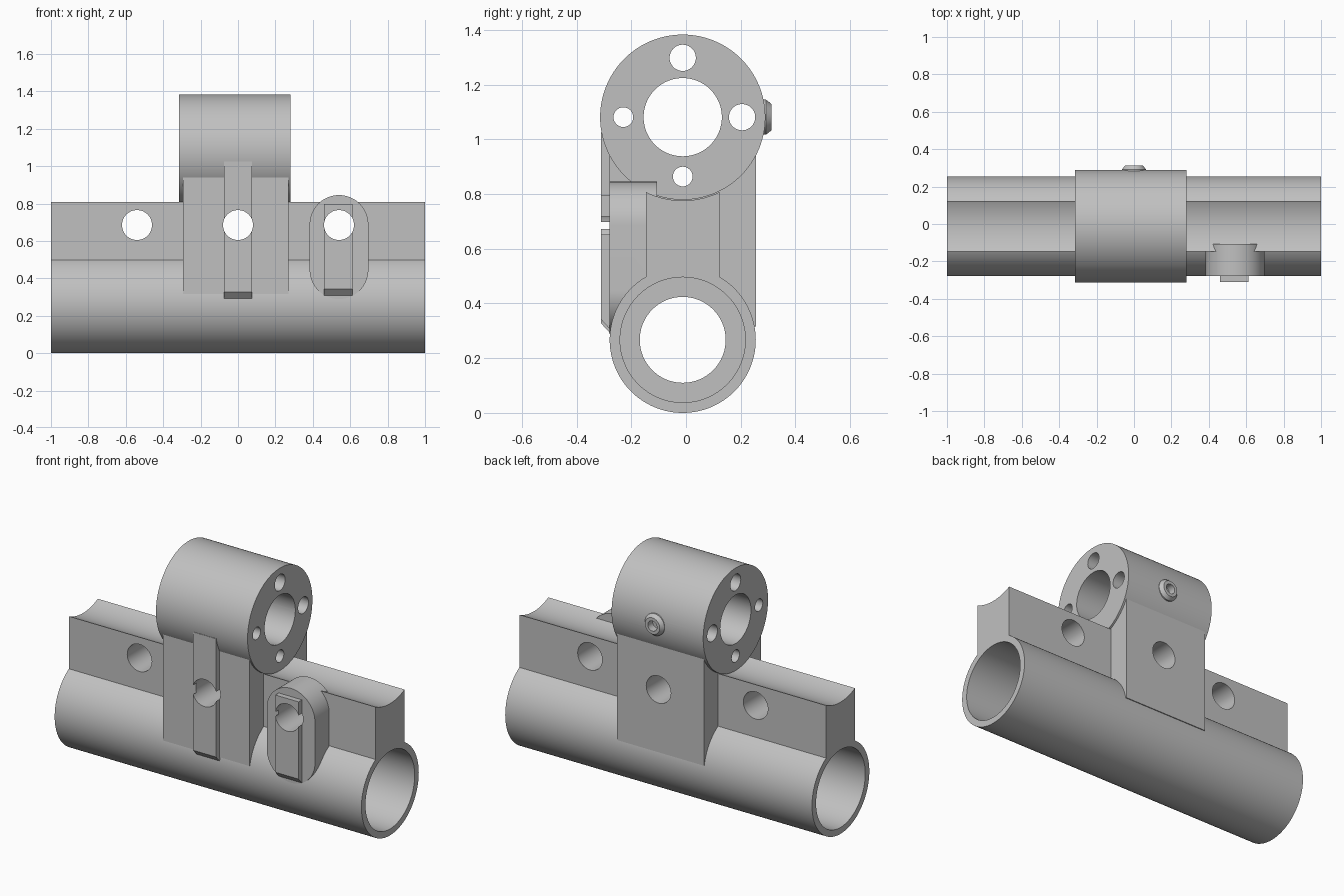
import bpy, bmesh, math
from mathutils import Vector

if "Cube" in bpy.data.objects:
    bpy.data.objects.remove(bpy.data.objects["Cube"], do_unlink=True)

CY = -0.012                    # shared centre line of tube and housing
TUBE_Z, NUT_Z, BOLT_Z = 0.267, 1.081, 0.685
FRONT, BACK, RAISED = -0.279, 0.256, -0.311
POST_X = 0.54

grey = bpy.data.materials.new("light_grey")
grey.use_nodes = True
grey.diffuse_color = (0.53, 0.53, 0.53, 1)
grey.node_tree.nodes["Principled BSDF"].inputs["Base Color"].default_value = (0.53, 0.53, 0.53, 1)


def prism(name, outline, axis, start, end):
    """Extrude an outline along x (outline in y, z) or y (outline in x, z)."""
    bm = bmesh.new()
    place = (lambda p, d: (d, p[0], p[1])) if axis == "x" else (lambda p, d: (p[0], d, p[1]))
    face = bm.faces.new([bm.verts.new(place(p, start)) for p in outline])
    moved = bmesh.ops.extrude_face_region(bm, geom=[face])["geom"]
    shift = Vector(place((0, 0), end - start))
    bmesh.ops.translate(bm, vec=shift, verts=[g for g in moved if isinstance(g, bmesh.types.BMVert)])
    bmesh.ops.recalc_face_normals(bm, faces=bm.faces)
    mesh = bpy.data.meshes.new(name)
    bm.to_mesh(mesh)
    bm.free()
    mesh.materials.append(grey)
    obj = bpy.data.objects.new(name, mesh)
    bpy.context.collection.objects.link(obj)
    return obj


def arc(cx, cz, r, a0=0, a1=360, steps=96):
    count = steps if a1 - a0 == 360 else steps + 1
    angles = [math.radians(a0 + (a1 - a0) * i / steps) for i in range(count)]
    return [(cx + r * math.cos(a), cz + r * math.sin(a)) for a in angles]


def rect(a0, a1, b0, b1):
    return [(a0, b0), (a1, b0), (a1, b1), (a0, b1)]


def cylinder(name, a, z, r, axis, start, end, steps=96):
    return prism(name, arc(a, z, r, steps=steps), axis, start, end)


def cutter(*args):
    obj = cylinder("cutter", *args)
    obj.hide_render = True
    return obj


def cut(obj, cutters):
    for c in cutters:
        mod = obj.modifiers.new("cut", "BOOLEAN")
        mod.operation, mod.solver, mod.object = "DIFFERENCE", "EXACT", c
    deps = bpy.context.evaluated_depsgraph_get()
    mesh = bpy.data.meshes.new_from_object(obj.evaluated_get(deps))
    obj.modifiers.clear()
    obj.data = mesh


# Cutters: stepped tube bore, bolt holes, nut holes, saddle and nipple bore
core = cutter(CY, TUBE_Z, 0.157, "x", -1.1, 1.1)
bores = [cutter(CY, TUBE_Z, 0.229, "x", *span) for span in ((-1.1, -0.33), (0.33, 1.1))]
bolts = [cutter(x, BOLT_Z, 0.08, "y", -0.5, 0.5, 64) for x in (-POST_X, 0, POST_X)]
nut_holes = [cutter(CY, NUT_Z, 0.143, "x", -0.35, 0.35)]
for dy, dz, r in ((0, 1, 0.048), (1, 0, 0.048), (0, -1, 0.036), (-1, 0, 0.036)):
    nut_holes.append(cutter(CY + dy * 0.217, NUT_Z + dz * 0.217, r, "x", -0.35, 0.35, 48))
saddle = cutter(CY, NUT_Z, 0.305, "x", -1.1, 1.1)
nipple_bore = cutter(0, NUT_Z, 0.03, "y", 0.268, 0.4, 32)

# Long tube with a web along its top
tube = cylinder("tube", CY, TUBE_Z, 0.267, "x", -1, 1, 128)
cut(tube, [core] + bores)
web = prism("web", rect(-0.146, 0.123, 0.452, 0.9), "x", -1, 1)
cut(web, bores + bolts + [saddle])

# Nut housing and the block that carries it
housing = cylinder("nut_housing", CY, NUT_Z, 0.302, "x", -0.315, 0.282, 128)
cut(housing, nut_holes + [nipple_bore])
block = prism("center_block", rect(FRONT, BACK, 0.315, NUT_Z), "x", -0.295, 0.27)
cut(block, [core, bolts[1]] + nut_holes)

# Round-ended post on the front of the web
outline = arc(POST_X, 0.688, 0.157, 0, 180, 48) + arc(POST_X, 0.446, 0.157, 180, 360, 48)
post = prism("side_post", outline, "y", FRONT, -0.106)
cut(post, [core, bores[1], bolts[2]])


# Raised strips with a chamfered foot
def strip(name, x, half, foot, top, hole):
    profile = [(FRONT + 0.02, foot), (FRONT, foot), (RAISED, foot + 0.035),
               (RAISED, top), (FRONT + 0.02, top)]
    obj = prism(name, profile, "x", x - half, x + half)
    cut(obj, [hole])
    return obj


rib = strip("front_rib", 0, 0.075, 0.293, 1.025, bolts[1])
tab = strip("post_tab", POST_X - 0.003, 0.076, 0.307, 0.797, bolts[2])

# Tapered nipple on the back of the housing
nipple = cylinder("nipple", 0, NUT_Z, 0.064, "y", 0.262, 0.292, 48)
bm = bmesh.new()
bm.from_mesh(nipple.data)
cap = max(bm.faces, key=lambda f: f.calc_center_median().y)
cone = bmesh.ops.extrude_face_region(bm, geom=[cap])["geom"]
for v in (g for g in cone if isinstance(g, bmesh.types.BMVert)):
    v.co = Vector((v.co.x * 0.75, 0.313, NUT_Z + (v.co.z - NUT_Z) * 0.75))
bmesh.ops.delete(bm, geom=[cap] if cap.is_valid else [], context="FACES_ONLY")
bmesh.ops.recalc_face_normals(bm, faces=bm.faces)
bm.to_mesh(nipple.data)
bm.free()
cut(nipple, [nipple_bore])

# Remove helpers and smooth the round surfaces
for c in [core, saddle, nipple_bore] + bores + bolts + nut_holes:
    bpy.data.objects.remove(c, do_unlink=True)
for obj in (tube, web, housing, block, post, rib, tab, nipple):
    bpy.ops.object.select_all(action="DESELECT")
    obj.select_set(True)
    bpy.context.view_layer.objects.active = obj
    bpy.ops.object.shade_smooth_by_angle(angle=math.radians(30))
